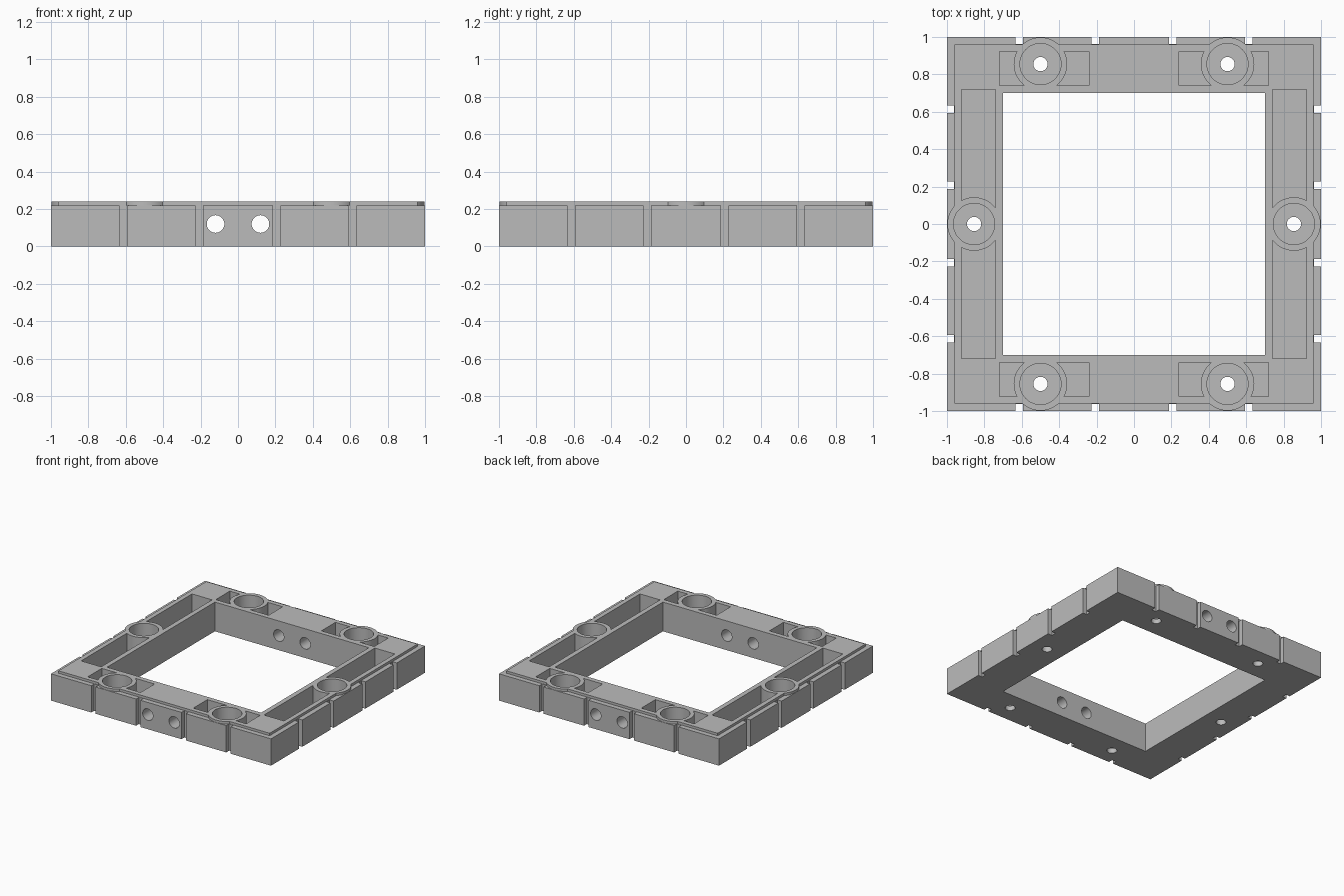
import bpy
import math

cube = bpy.data.objects.get("Cube")
if cube:
    bpy.data.objects.remove(cube, do_unlink=True)

TOP, LEDGE, FLOOR = 0.24, 0.22, 0.04
BOSS_R, BOSS_C = 0.143, 0.855

grey = bpy.data.materials.new("mid grey")
grey.use_nodes = True
colour = (0.5, 0.5, 0.5, 1)
grey.diffuse_color = colour
grey.node_tree.nodes["Principled BSDF"].inputs["Base Color"].default_value = colour


def box(name, x0, x1, y0, y1, z0, z1):
    bpy.ops.mesh.primitive_cube_add(size=1)
    ob = bpy.context.object
    ob.name = name
    ob.data.transform(ob.matrix_world.Diagonal((x1 - x0, y1 - y0, z1 - z0, 1)))
    ob.location = ((x0 + x1) / 2, (y0 + y1) / 2, (z0 + z1) / 2)
    return ob


def cylinder(name, x, y, r, z0, z1):
    bpy.ops.mesh.primitive_cylinder_add(
        vertices=48, radius=r, depth=z1 - z0, location=(x, y, (z0 + z1) / 2))
    bpy.context.object.name = name
    return bpy.context.object


def combine(target, tools, operation):
    """Apply each tool to the target, then discard the tool."""
    for tool in tools:
        tool.hide_render = True
        mod = target.modifiers.new("cut", "BOOLEAN")
        mod.operation = operation
        mod.solver = "EXACT"
        mod.object = tool
        bpy.context.view_layer.objects.active = target
        bpy.ops.object.modifier_apply(modifier=mod.name)
        bpy.data.objects.remove(tool, do_unlink=True)


# Square slab with a raised inner step
frame = box("square_frame", -1, 1, -1, 1, 0, LEDGE)
step = box("raised_step", -0.96, 0.96, -0.96, 0.96, 0.1, TOP)
combine(frame, [step], "UNION")

# Central opening and hollow pockets
cuts = [box("opening", -0.7, 0.7, -0.7, 0.7, -1, 1)]
for s in (-1, 1):
    xs = sorted((s * 0.74, s * 0.922))
    cuts.append(box("side_channel", *xs, -0.72, 0.72, FLOOR, 1))
    for t in (-1, 1):
        px = sorted((t * 0.24, t * 0.72))
        cuts.append(box("end_pocket", *px, *xs, FLOOR, 1))
combine(frame, cuts, "DIFFERENCE")

# Round bosses, their wide bores and small screw holes
centres = [(x, y) for x in (-0.5, 0.5) for y in (-BOSS_C, BOSS_C)]
centres += [(-BOSS_C, 0), (BOSS_C, 0)]
combine(frame, [cylinder("boss", x, y, BOSS_R, 0.02, TOP) for x, y in centres], "UNION")
cuts = []
for x, y in centres:
    cuts.append(cylinder("bore", x, y, 0.11, FLOOR, 1))
    cuts.append(cylinder("screw_hole", x, y, 0.038, -1, 0.1))

# Vertical grooves around the outside
for p in (-0.613, -0.206, 0.206, 0.613):
    for s in (-1, 1):
        depth = sorted((s * 0.963, s * 1.1))
        cuts.append(box("groove", p - 0.02, p + 0.02, *depth, -1, 1))
        cuts.append(box("groove", *depth, p - 0.02, p + 0.02, -1, 1))

# Paired pin holes through the front and back bars
for x in (-0.12, 0.12):
    pin = cylinder("pin_hole", x, 0, 0.047, -1.5, 1.5)
    pin.rotation_euler.x = math.pi / 2
    pin.location.z = 0.12
    cuts.append(pin)
combine(frame, cuts, "DIFFERENCE")

# Single colour and crisp edges
frame.data.materials.clear()
frame.data.materials.append(grey)
for face in frame.data.polygons:
    face.material_index = 0
bpy.ops.object.select_all(action="DESELECT")
frame.select_set(True)
bpy.context.view_layer.objects.active = frame
bpy.ops.object.shade_smooth_by_angle(angle=math.radians(30))
